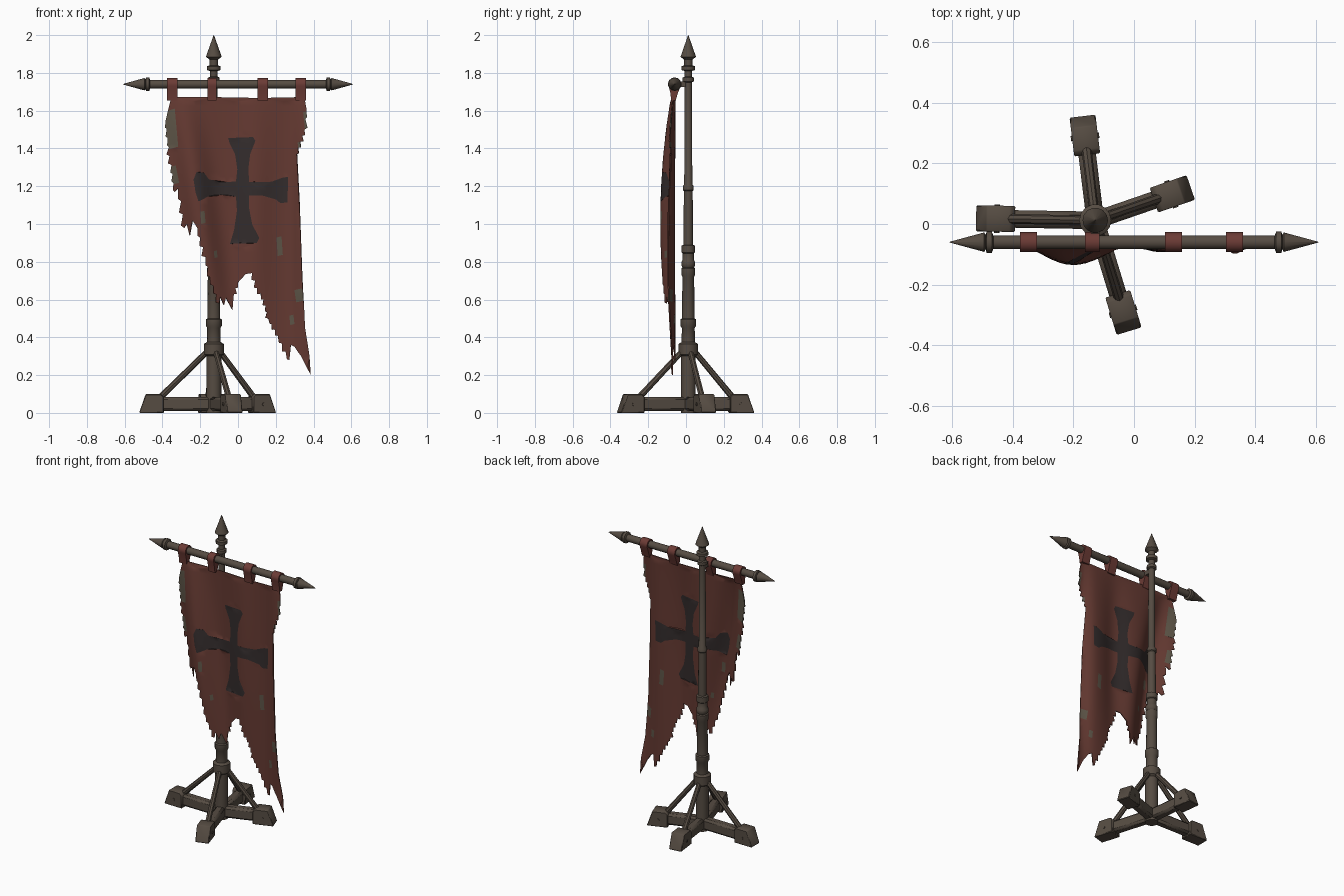
import bpy, bmesh, math, random
from mathutils import Vector, Matrix
from mathutils.geometry import delaunay_2d_cdt

if "Cube" in bpy.data.objects:
    bpy.data.objects.remove(bpy.data.objects["Cube"])

random.seed(4)


def material(name, rgb):
    m = bpy.data.materials.new(name)
    m.diffuse_color = (*rgb, 1)
    m.use_nodes = True
    m.node_tree.nodes["Principled BSDF"].inputs["Base Color"].default_value = m.diffuse_color
    return m


WOOD = material("old wood", (.092, .072, .055))
RED = material("faded red cloth", (.127, .041, .031))
TAB = material("red tab cloth", (.150, .044, .036))
DARK = material("dark emblem cloth", (.033, .025, .025))
WORN = material("worn grey patch", (.107, .088, .062))
PX, PY = -.128, .012          # pole axis


def finish(name, bm, mats, mat=None, thick=0):
    bmesh.ops.recalc_face_normals(bm, faces=bm.faces)
    if mat:
        bm.transform(mat)
    me = bpy.data.meshes.new(name)
    bm.to_mesh(me)
    bm.free()
    ob = bpy.data.objects.new(name, me)
    bpy.context.collection.objects.link(ob)
    for m in mats:
        me.materials.append(m)
    bpy.ops.object.select_all(action='DESELECT')
    ob.select_set(True)
    bpy.context.view_layer.objects.active = ob
    if thick:
        s = ob.modifiers.new("thickness", 'SOLIDIFY')
        s.thickness, s.offset = thick, 0
        bpy.ops.object.modifier_apply(modifier=s.name)
    bpy.ops.object.shade_smooth_by_angle(angle=math.radians(40))
    return ob


def lathe(name, prof, mat, sides=14):
    """Turn (radius, height) points about local z."""
    bm = bmesh.new()
    rings = []
    for r, z in prof:
        rings.append([bm.verts.new((r * math.cos(2 * math.pi * i / sides),
                                    r * math.sin(2 * math.pi * i / sides), z)) for i in range(sides)])
    for a, b in zip(rings, rings[1:]):
        for i in range(sides):
            j = (i + 1) % sides
            bm.faces.new((a[i], a[j], b[j], b[i]))
    bm.faces.new(rings[0])
    bm.faces.new(rings[-1])
    return finish(name, bm, [WOOD], mat)


def prism(name, pts, x0, x1, mat, material, bevel=0):
    """Extrude a (y, z) profile along local x."""
    bm = bmesh.new()
    a = [bm.verts.new((x0, y, z)) for y, z in pts]
    b = [bm.verts.new((x1, y, z)) for y, z in pts]
    n = len(pts)
    for i in range(n):
        bm.faces.new((a[i], a[(i + 1) % n], b[(i + 1) % n], b[i]))
    bm.faces.new(a)
    bm.faces.new(b)
    if bevel:
        bmesh.ops.recalc_face_normals(bm, faces=bm.faces)
        bmesh.ops.bevel(bm, geom=bm.edges[:], offset=bevel, segments=1, affect='EDGES')
    return finish(name, bm, [material], mat)


# Turned pole with collars and spear tip
lathe("pole", [(.04, 0), (.04, .3), (.053, .31), (.053, .365), (.036, .375), (.035, .45), (.042, .46),
               (.042, .495), (.034, .5), (.032, .72), (.037, .73), (.037, .765), (.031, .77), (.037, .78),
               (.037, .8), (.03, .81), (.03, .845), (.036, .85), (.036, .885), (.026, .89), (.024, 1.175),
               (.029, 1.18), (.029, 1.2), (.022, 1.21), (.02, 1.75), (.03, 1.755), (.03, 1.775),
               (.02, 1.78), (.02, 1.81), (.036, 1.815), (.036, 1.835), (.022, 1.84), (.022, 1.87),
               (.042, 1.885), (.001, 2)], Matrix.Translation((PX, PY, 0)))

# Crossbar with pointed ends
half = [(.001, -.61), (.033, -.495), (.025, -.49), (.036, -.487), (.036, -.47), (.023, -.465)]
BAR = Matrix.Translation((0, -.06, 1.74))
lathe("crossbar", half + [(r, -z) for r, z in reversed(half)], BAR @ Matrix.Rotation(math.pi / 2, 4, 'Y'))
prism("crossbar_bracket", [(-.045, 1.725), (.005, 1.725), (.005, 1.755), (-.045, 1.755)],
      PX - .014, PX + .014, Matrix.Identity(4), WOOD)

# Four feet: beam, sloped end block and diagonal brace
for n, (ang, L) in enumerate([(179, .395), (97, .348), (19, .335), (-73, .384)]):
    M = Matrix.Translation((PX, PY, 0)) @ Matrix.Rotation(math.radians(ang), 4, 'Z')
    prism(f"foot_beam_{n}", [(-.029, .01), (.029, .01), (.029, .085), (-.029, .085)], 0, L - .07, M, WOOD, .013)
    side = [(L, 0), (L - .035, .1), (L - .115, .1), (L - .13, .085), (L - .13, 0)]
    prism(f"foot_block_{n}", side, -.043, .043, M @ Matrix.Rotation(-math.pi / 2, 4, 'Z'), WOOD, .004)
    a, b = Vector((.03, 0, .33)), Vector((L - .11, 0, .08))
    lathe(f"foot_brace_{n}", [(.015, 0), (.017, (b - a).length)],
          M @ Matrix.Translation(a) @ (b - a).to_track_quat('Z', 'Y').to_matrix().to_4x4(), 8)
    lathe(f"foot_peg_{n}", [(.009, -.047), (.009, .047)],
          M @ Matrix.Translation((L - .07, 0, .045)) @ Matrix.Rotation(math.pi / 2, 4, 'X'), 8)

# Cloth loops over the crossbar
loop = [(.033 * math.cos(math.radians(t)), .033 * math.sin(math.radians(t))) for t in range(-20, 201, 20)]
loop += [(-.022, -.05), (-.019, -.085), (.006, -.085), (.016, -.05)]
for n, (x, w) in enumerate([(-.348, .056), (-.138, .048), (.13, .056), (.332, .056)]):
    prism(f"banner_tab_{n}", loop, x - w / 2, x + w / 2, BAR, TAB)

# Banner outline, counter-clockwise; third value = number of frayed teeth to the next point
edge = [(-.35, 1.672, 0), (-.365, 1.62, 0), (-.382, 1.55, 4), (-.362, 1.36, 4), (-.335, 1.17, 0), (-.315, 1.19, 3),
        (-.285, .98, 0), (-.27, 1.0, 0), (-.255, .94, 0), (-.24, 1.02, 0), (-.215, .98, 5), (-.15, .72, 3),
        (-.1, .58, 0), (-.095, .615, 0), (-.075, .57, 0), (-.065, .61, 0), (-.03, .545, 0), (-.022, .63, 2),
        (0, .69, 0), (.04, .735, 0), (.075, .74, 2), (.1, .66, 2), (.135, .6, 3), (.16, .5, 3), (.21, .41, 3),
        (.272, .28, 0), (.28, .36, 0), (.3, .35, 0), (.32, .32, 0), (.335, .3, 0), (.385, .2, 0), (.378, .3, 0),
        (.355, .45, 0), (.34, .72, 0), (.325, 1.12, 0), (.312, 1.37, 4), (.352, 1.5, 2), (.362, 1.61, 0),
        (.352, 1.672, 0), (.12, 1.667, 0), (-.14, 1.672, 0)]
outline = []
for i, (x, z, teeth) in enumerate(edge):
    a, b = Vector((x, z)), Vector(edge[(i + 1) % len(edge)][:2])
    outline.append(a)
    d = (b - a).normalized()
    out = Vector((d.y, -d.x))
    for k in range(teeth):
        tip = .8 if d.y < 0 else .2
        outline.append(a.lerp(b, (k + tip) / teeth) + out * random.uniform(.006, .016))
        if k < teeth - 1:
            outline.append(a.lerp(b, (k + 1) / teeth) - out * random.uniform(0, .006))

# Flared cross emblem and worn patches
cross = [(-.052, 1.455), (-.045, 1.43), (-.015, 1.37), (-.003, 1.29), (-.01, 1.225), (-.06, 1.222), (-.155, 1.235),
         (-.18, 1.27), (-.22, 1.275), (-.235, 1.235), (-.225, 1.17), (-.21, 1.12), (-.16, 1.145), (-.09, 1.155),
         (-.01, 1.145), (-.005, 1.07), (-.02, .97), (-.042, .895), (.1, .9), (.112, .925), (.075, 1.0),
         (.06, 1.08), (.06, 1.15), (.13, 1.15), (.2, 1.13), (.225, 1.11), (.262, 1.115), (.266, 1.25),
         (.235, 1.245), (.18, 1.225), (.06, 1.222), (.055, 1.29), (.065, 1.37), (.092, 1.44), (.08, 1.46)]
cross = [Vector(p) for p in reversed(cross)]


def patch(x0, x1, z0, z1):
    s = .2 * (x1 - x0)
    return [Vector(p) for p in [(x0 + s, z0), (x1, z0 + s), (x1 - s, z1), (x0, z1 - s)]]


patches = [patch(*p) for p in [(-.41, -.315, 1.39, 1.61), (-.40, -.31, 1.2, 1.31), (-.2, -.173, 1.0, 1.07),
                               (-.13, -.11, .82, .86), (.203, .237, .83, .935), (.3, .35, .585, .66),
                               (.272, .3, .465, .52), (.345, .39, 1.5, 1.6), (.317, .36, 1.34, 1.44)]]


def inside(p, poly):
    hit = False
    for a, b in zip(poly, poly[1:] + poly[:1]):
        if (a.y > p.y) != (b.y > p.y) and p.x < a.x + (p.y - a.y) * (b.x - a.x) / (b.y - a.y):
            hit = not hit
    return hit


def depth(x, z):
    """Hanging folds: fullest at mid height, drifting right further down."""
    s = .2 + .8 * math.sin(math.pi * min(1, max(0, (1.68 - z) / 1.5)) ** .85) if z > .25 else .5
    s = max(s, .35 if z < .8 else .2)
    c = -.24 + .14 * (1.3 - z)
    f = .075 * math.exp(-((x - c) / .085) ** 2) + .032 * math.exp(-((x - .09) / .09) ** 2)
    f += .045 * math.exp(-((x - .35) / .05) ** 2)
    return -.058 - s * f


points, lines = [], []
for poly in [outline, cross] + patches:
    o = len(points)
    points += poly
    lines += [(o + i, o + (i + 1) % len(poly)) for i in range(len(poly))]
points += [Vector((-.4 + .022 * i, .2 + .025 * j)) for i in range(37) for j in range(59)]
co, _, tris, *_ = delaunay_2d_cdt(points, lines, [], 0, 1e-5)

bm = bmesh.new()
vs = [bm.verts.new((p.x, depth(p.x, p.y), p.y)) for p in co]
for t in tris:
    c = sum((co[i] for i in t), Vector((0, 0))) / len(t)
    if inside(c, outline):
        f = bm.faces.new([vs[i] for i in t])
        f.material_index = 1 if inside(c, cross) else 2 if any(inside(c, p) for p in patches) else 0
bmesh.ops.delete(bm, geom=[v for v in bm.verts if not v.link_faces], context='VERTS')
finish("banner", bm, [RED, DARK, WORN], thick=.006)
